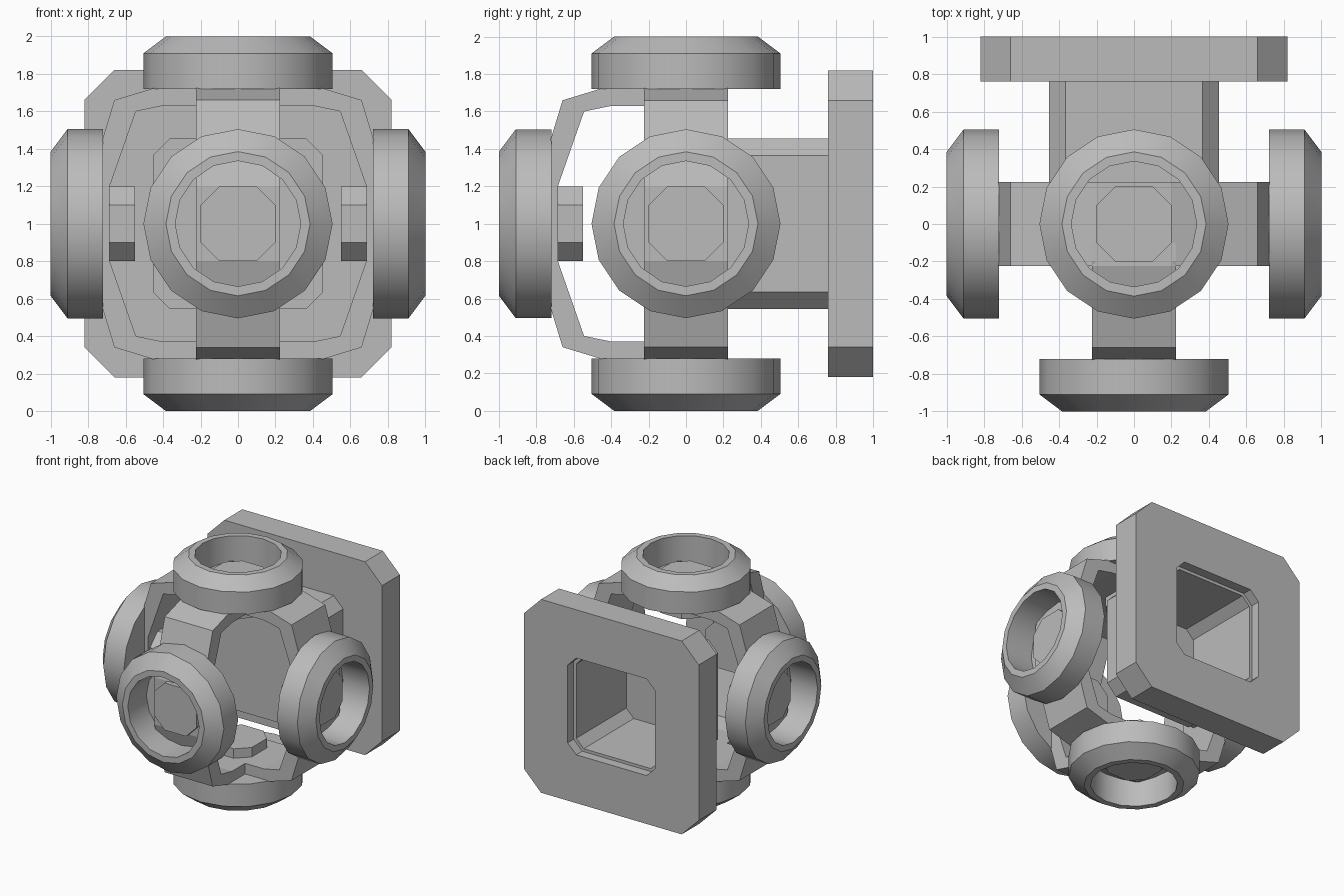
import bpy, bmesh, math
from mathutils import Vector

cube = bpy.data.objects.get("Cube")
if cube:
    bpy.data.objects.remove(cube, do_unlink=True)

CENTRE = Vector((0, 0, 1))

grey = bpy.data.materials.new("plain grey")
grey.use_nodes = True
grey.diffuse_color = (0.5, 0.5, 0.5, 1)
grey.node_tree.nodes["Principled BSDF"].inputs["Base Color"].default_value = (0.5, 0.5, 0.5, 1)


def finish(name, bm, smooth=False):
    bmesh.ops.recalc_face_normals(bm, faces=bm.faces)
    mesh = bpy.data.meshes.new(name)
    bm.to_mesh(mesh)
    bm.free()
    mesh.materials.append(grey)
    obj = bpy.data.objects.new(name, mesh)
    bpy.context.collection.objects.link(obj)
    if smooth:
        bpy.ops.object.select_all(action='DESELECT')
        obj.select_set(True)
        bpy.context.view_layer.objects.active = obj
        bpy.ops.object.shade_smooth_by_angle(angle=math.radians(30))
    return obj


def circle(r, n=16):
    return [(r * math.cos(2 * math.pi * i / n), r * math.sin(2 * math.pi * i / n)) for i in range(n)]


def cut_square(h, c):
    """Square of half-width h with its corners cut off by c."""
    k = h - c
    return [(h, -k), (h, k), (k, h), (-k, h), (-h, k), (-h, -k), (-k, -h), (k, -h)]


def loft(name, sections, axis, smooth=False):
    """Skin (outline, height) sections along an axis and cap both ends."""
    bm = bmesh.new()
    turn = Vector(axis).to_track_quat('Z', 'Y')
    loops = [[bm.verts.new(CENTRE + turn @ Vector((x, y, h))) for x, y in pts] for pts, h in sections]
    n = len(loops[0])
    for a, b in zip(loops, loops[1:]):
        for i in range(n):
            j = (i + 1) % n
            bm.faces.new((a[i], a[j], b[j], b[i]))
    bm.faces.new(loops[0])
    bm.faces.new(loops[-1])
    return finish(name, bm, smooth)


def band(name, outer, inner, place, closed, half=0.225):
    """Strap of given half-width between an outer and an inner path."""
    bm = bmesh.new()
    rows = []
    for (a, b), (c, d) in zip(outer, inner):
        rows.append([bm.verts.new(CENTRE + Vector(place(u, v, w)))
                     for u, v, w in ((a, b, -half), (a, b, half), (c, d, half), (c, d, -half))])
    pairs = list(zip(rows, rows[1:]))
    if closed:
        pairs.append((rows[-1], rows[0]))
    else:
        bm.faces.new(rows[0])
        bm.faces.new(rows[-1])
    for r, s in pairs:
        for i in range(4):
            j = (i + 1) % 4
            bm.faces.new((r[i], r[j], s[j], s[i]))
    return finish(name, bm)


def mirrored(path, sx, sz):
    return [(x * sx, z * sz) for x, z in path]


# Cage straps: a full loop across the sides and a half loop over the front
outer_quarter = [(0.8, 0.2), (0.66, 0.66), (0.2, 0.8)]
inner_quarter = [(0.685, 0.2), (0.545, 0.6), (0.4, 0.63)]


def full_loop(q):
    return (q + mirrored(q, -1, 1)[::-1] + mirrored(q, -1, -1) + mirrored(q, 1, -1)[::-1])


def half_loop(q, z):
    path = q + [(0.1, z)]
    return mirrored(path, 1, -1)[::-1] + path


band("side_strap", full_loop(outer_quarter), full_loop(inner_quarter),
     lambda u, v, w: (u, w, v), True)
band("front_strap", half_loop(outer_quarter, 0.8), half_loop(inner_quarter, 0.63),
     lambda u, v, w: (w, -u, v), False)

# Five collars, each with an eight-sided plug in its middle
directions = {"front": (0, -1, 0), "left": (1, 0, 0), "right": (-1, 0, 0),
              "top": (0, 0, 1), "bottom": (0, 0, -1)}
for side, axis in directions.items():
    loft(side + "_collar", [(circle(0.505), 0.72), (circle(0.505), 0.91), (circle(0.385), 1.0),
                            (circle(0.335), 1.0), (circle(0.335), 0.75)], axis, True)
    loft(side + "_plug", [(cut_square(0.2, 0.1), 0.55), (cut_square(0.2, 0.1), 0.84)], axis)

# Back mount: boxed stem, wide plate, and the stepped socket cut into it
loft("back_mount", [(cut_square(0.455, 0.09), 0.22), (cut_square(0.455, 0.09), 0.76),
                    (cut_square(0.82, 0.16), 0.76), (cut_square(0.82, 0.16), 1.0),
                    (cut_square(0.41, 0.08), 1.0), (cut_square(0.41, 0.08), 0.92),
                    (cut_square(0.385, 0.07), 0.92), (cut_square(0.385, 0.07), 0.25)], (0, 1, 0))
